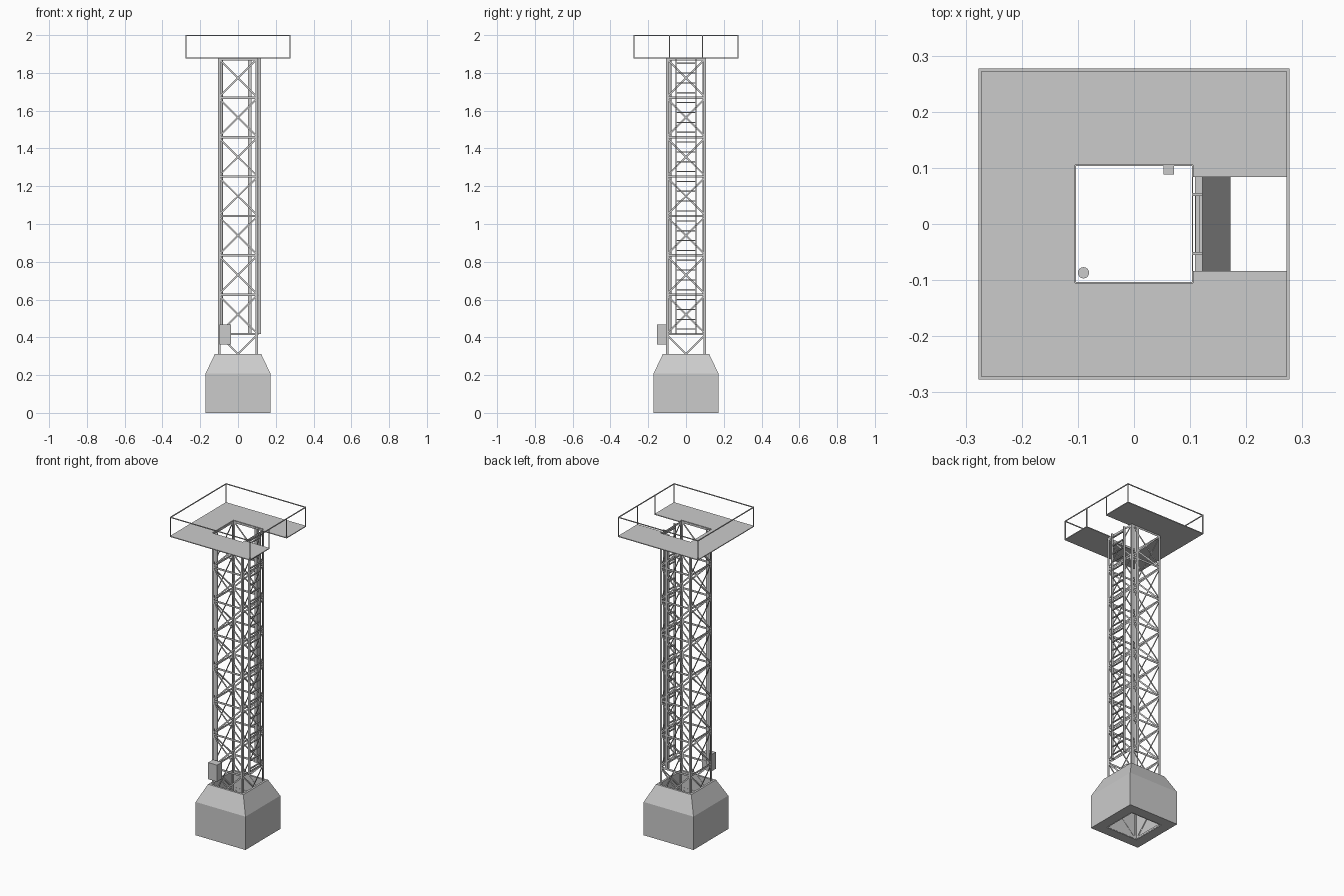
import bpy, bmesh
from math import pi, sin, cos
from mathutils import Matrix, Vector

if "Cube" in bpy.data.objects:
    bpy.data.objects.remove(bpy.data.objects["Cube"])

H = 0.105            # half width of the lattice
TOP = 1.877          # top of the lattice
N = 9                # bays
BAY = TOP / N


def finish(name, bm):
    bmesh.ops.recalc_face_normals(bm, faces=bm.faces)
    me = bpy.data.meshes.new(name)
    bm.to_mesh(me)
    bm.free()
    ob = bpy.data.objects.new(name, me)
    bpy.context.collection.objects.link(ob)
    return ob


def box(bm, x0, x1, y0, y1, z0, z1):
    m = Matrix.Translation(((x0 + x1) / 2, (y0 + y1) / 2, (z0 + z1) / 2))
    bmesh.ops.create_cube(bm, size=1, matrix=m @ Matrix.Diagonal((x1 - x0, y1 - y0, z1 - z0, 1)))


def strip(bm, a, b, width, y, t=0.0015):
    """Flat bar from a to b (x, z pairs) lying in the plane at y."""
    a, b = Vector((a[0], y, a[1])), Vector((b[0], y, b[1]))
    d = b - a
    rot = d.to_track_quat('X', 'Z').to_matrix().to_4x4()
    m = Matrix.Translation((a + b) / 2) @ rot
    bmesh.ops.create_cube(bm, size=1, matrix=m @ Matrix.Diagonal((d.length, t, width, 1)))


# Hollow footing: square rings joined outside, over the rim and down the inside
bm = bmesh.new()
rings = []
for r, z in ((0.172, 0), (0.172, 0.208), (0.122, 0.313), (0.109, 0.313), (0.109, 0)):
    rings.append([bm.verts.new((sx * r, sy * r, z)) for sx, sy in ((-1, -1), (1, -1), (1, 1), (-1, 1))])
for i in range(len(rings)):
    p, q = rings[i], rings[(i + 1) % len(rings)]
    for k in range(4):
        j = (k + 1) % 4
        bm.faces.new((p[k], p[j], q[j], q[k]))
finish("footing", bm)

# Lattice: one side of flat bars, turned to four sides
for i, side in enumerate(("front", "right", "back", "left")):
    bm = bmesh.new()
    y = -H + 0.0008
    for s in (-1, 1):
        x = s * (H - 0.006)
        strip(bm, (x, 0), (x, TOP), 0.012, y)
    for k in range(N + 1):
        z = min(max(k * BAY, 0.006), TOP - 0.006)
        strip(bm, (-H, z), (H, z), 0.012, y)
    e = H - 0.006
    for k in range(N):
        z0, z1 = k * BAY + 0.006, (k + 1) * BAY - 0.006
        strip(bm, (-e, z0), (e, z1), 0.009, y)
        strip(bm, (e, z0), (-e, z1), 0.009, y)
    bm.transform(Matrix.Rotation(i * pi / 2, 4, 'Z'))
    finish("lattice_" + side, bm)

# Platform floor: outline with a square well and an access notch on the right
bm = bmesh.new()
P, n = 0.277, 0.084
outline = [(P, n), (P, P), (-P, P), (-P, -P), (P, -P), (P, -n),
           (H, -n), (H, -H), (-H, -H), (-H, H), (H, H), (H, n)]
face = bm.faces.new([bm.verts.new((x, y, 1.876)) for x, y in outline])
ext = bmesh.ops.extrude_face_region(bm, geom=[face])
bmesh.ops.translate(bm, vec=(0, 0, 0.005), verts=[v for v in ext["geom"] if isinstance(v, bmesh.types.BMVert)])
finish("platform_floor", bm)

# Railing: top rails, corner posts and two posts beside the notch
bm = bmesh.new()
I = P - 0.005
for s in (-1, 1):
    a, b = sorted((s * I, s * P))
    box(bm, a, b, -P, P, 1.995, 2.0)
    box(bm, -I, I, a, b, 1.995, 2.0)
    for t in (-1, 1):
        c, d = sorted((t * I, t * P))
        box(bm, a, b, c, d, 1.881, 1.995)
    c, d = sorted((s * n, s * (n + 0.005)))
    box(bm, I, P, c, d, 1.881, 1.995)
finish("railing", bm)

# Ladder on the right side with rungs and brackets
LOW = 2 * BAY
bm = bmesh.new()
for s in (-1, 1):
    a, b = sorted((s * 0.050, s * 0.055))
    box(bm, 0.109, 0.122, a, b, LOW, TOP)
    for k in range(2, N + 1):
        z = min(k * BAY, TOP - 0.004)
        box(bm, H, 0.109, a, b, z - 0.004, z + 0.004)
count = 28
for k in range(count):
    z = LOW + (k + 0.5) * (TOP - LOW) / count
    box(bm, 0.110, 0.118, -0.050, 0.050, z - 0.003, z + 0.003)
finish("ladder", bm)

# Round conduit in the front left corner
bm = bmesh.new()
bmesh.ops.create_cone(bm, cap_ends=True, segments=20, radius1=0.01, radius2=0.01, depth=TOP - LOW,
                      matrix=Matrix.Translation((-0.09, -0.087, (TOP + LOW) / 2)))
for f in bm.faces:
    f.smooth = len(f.verts) == 4
for e in bm.edges:
    e.smooth = all(f.smooth for f in e.link_faces)
finish("conduit", bm)

# Square cable duct on the back side
bm = bmesh.new()
box(bm, 0.053, 0.071, 0.088, 0.105, LOW, TOP)
finish("cable_duct", bm)

# Control box on the front
bm = bmesh.new()
box(bm, -0.098, -0.037, -0.154, -0.106, 0.363, 0.467)
finish("control_box", bm)
